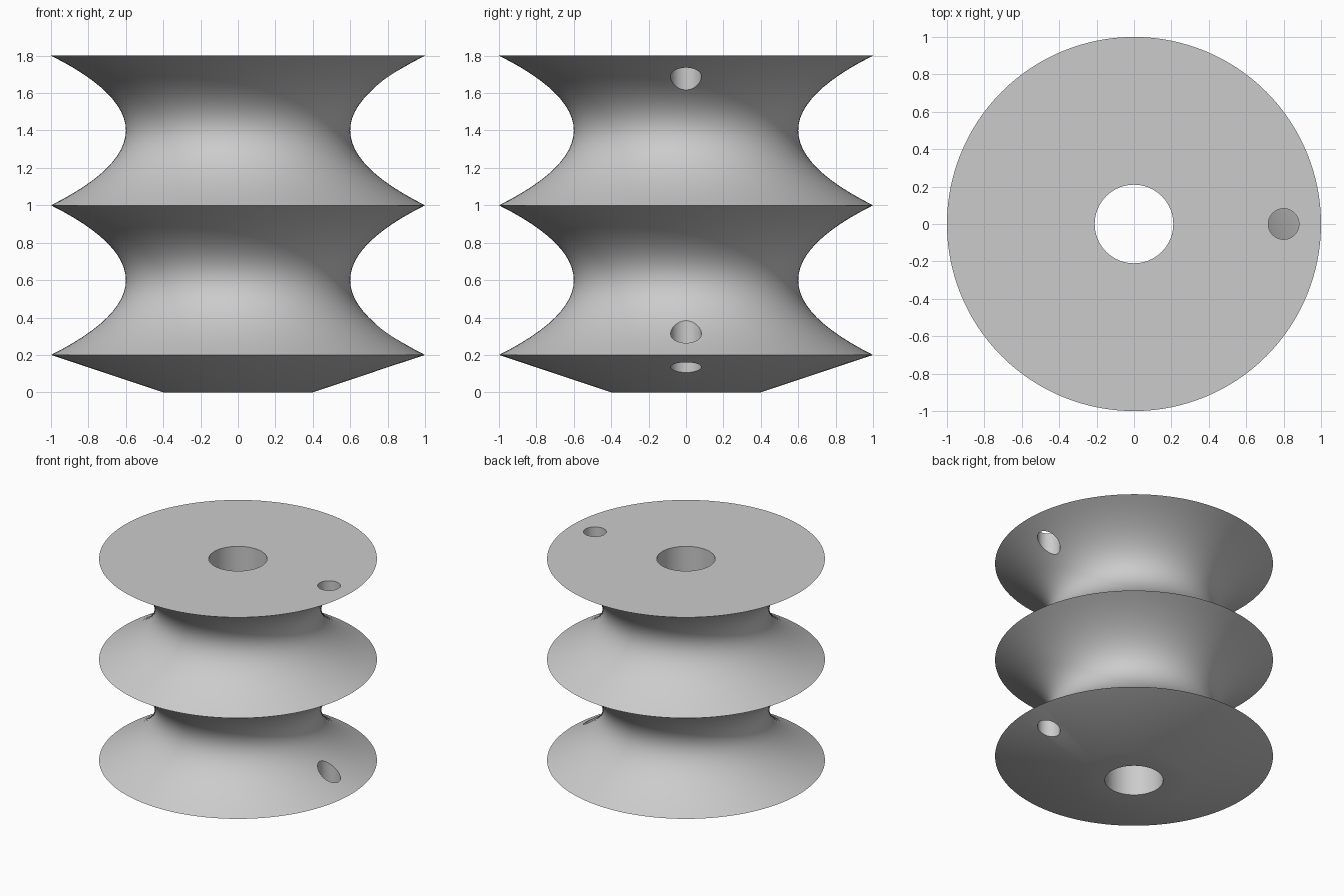
import bpy, bmesh, math

cube = bpy.data.objects.get("Cube")
if cube:
    bpy.data.objects.remove(cube, do_unlink=True)

RIM, WAIST, BORE = 1.0, 0.6, 0.21
SEGMENTS, STEPS = 128, 24

grey = bpy.data.materials.new("plain_grey")
grey.use_nodes = True
colour = (0.6, 0.6, 0.6, 1)
grey.diffuse_color = colour
grey.node_tree.nodes["Principled BSDF"].inputs["Base Color"].default_value = colour


def groove(z_mid, half=0.4):
    """Parabolic groove running up from one sharp rim to the next."""
    ts = [2 * i / STEPS - 1 for i in range(STEPS + 1)]
    return [(WAIST + (RIM - WAIST) * t * t, z_mid + half * t) for t in ts]


def lathe(name, profile):
    """Closed profile of (radius, height) points turned about z."""
    bm = bmesh.new()
    rings = []
    for s in range(SEGMENTS):
        a = math.tau * s / SEGMENTS
        rings.append([bm.verts.new((r * math.cos(a), r * math.sin(a), z)) for r, z in profile])
    for s in range(SEGMENTS):
        here, there = rings[s], rings[(s + 1) % SEGMENTS]
        for i in range(len(profile)):
            j = (i + 1) % len(profile)
            bm.faces.new((here[i], there[i], there[j], here[j]))
    bmesh.ops.recalc_face_normals(bm, faces=bm.faces)
    mesh = bpy.data.meshes.new(name)
    bm.to_mesh(mesh)
    bm.free()
    obj = bpy.data.objects.new(name, mesh)
    bpy.context.collection.objects.link(obj)
    return obj


# Spool body: tapered foot, two grooves, flat top and central bore
profile = [(BORE, 0), (0.4, 0)] + groove(0.6) + groove(1.4)[1:] + [(BORE, 1.8)]
spool = lathe("spool_body", profile)
spool.data.materials.append(grey)

# Thread holes through the bottom and top flanges
cutters = []
for low, high in ((-0.1, 0.6), (1.4, 2.0)):
    bpy.ops.mesh.primitive_cylinder_add(vertices=64, radius=0.082, depth=high - low,
                                        location=(0.8, 0, (low + high) / 2))
    cutter = bpy.context.object
    cutter.name = "thread_hole_cutter"
    cutter.hide_render = True
    cutter.data.materials.append(grey)
    cut = spool.modifiers.new("thread_hole", 'BOOLEAN')
    cut.operation, cut.solver, cut.object = 'DIFFERENCE', 'EXACT', cutter
    cutters.append(cutter)

bpy.ops.object.select_all(action='DESELECT')
spool.select_set(True)
bpy.context.view_layer.objects.active = spool
for name in [m.name for m in spool.modifiers]:
    bpy.ops.object.modifier_apply(modifier=name)
for cutter in cutters:
    bpy.data.objects.remove(cutter, do_unlink=True)

# Smooth grooves, crisp rims and hole edges
bpy.ops.object.shade_smooth_by_angle(angle=math.radians(30))
